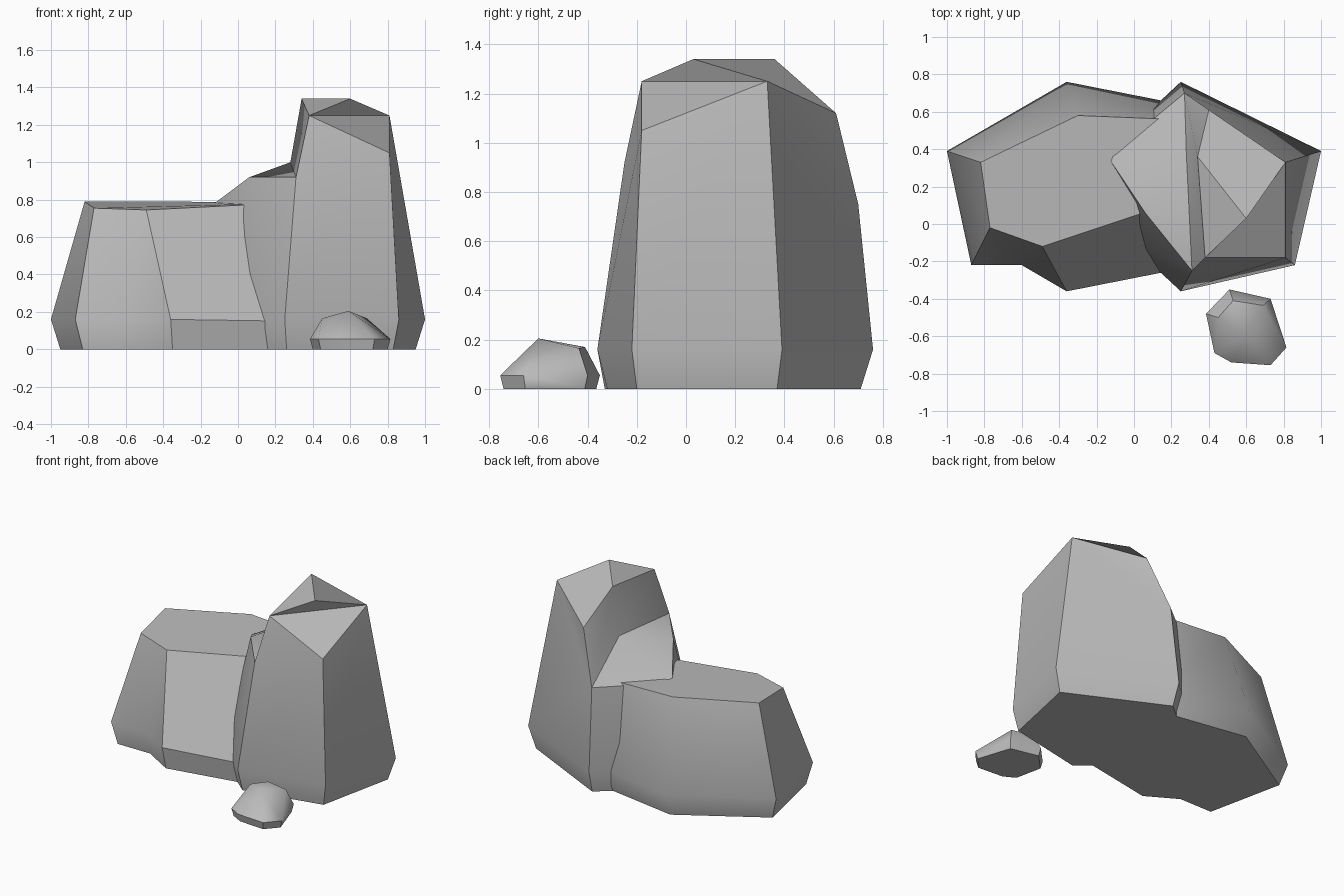
import bpy
import bmesh
from math import radians

cube = bpy.data.objects.get("Cube")
if cube:
    bpy.data.objects.remove(cube, do_unlink=True)

# One stone colour
stone = bpy.data.materials.new("grey_stone")
stone.use_nodes = True
colour = (0.5, 0.5, 0.5, 1)
stone.diffuse_color = colour
stone.node_tree.nodes["Principled BSDF"].inputs["Base Color"].default_value = colour


def band(lower, upper):
    """Quads between two closed rings of corner names."""
    n = len(lower)
    return [lower[i] + lower[(i + 1) % n] + upper[(i + 1) % n] + upper[i] for i in range(n)]


def build_rock(name, corners, faces=None, creases=()):
    """Make a rock from named corners; without faces it is a convex hull."""
    bm = bmesh.new()
    v = {key: bm.verts.new(co) for key, co in corners.items()}
    if faces is None:
        bmesh.ops.convex_hull(bm, input=bm.verts[:])
        bmesh.ops.dissolve_limit(bm, angle_limit=radians(3), verts=bm.verts[:], edges=bm.edges[:])
    else:
        for face in faces:
            bm.faces.new([v[key] for key in face])
    bmesh.ops.recalc_face_normals(bm, faces=bm.faces[:])
    for a, b in creases:
        bm.edges.get((v[a], v[b])).smooth = False
    mesh = bpy.data.meshes.new(name)
    bm.to_mesh(mesh)
    bm.free()
    mesh.materials.append(stone)
    rock = bpy.data.objects.new(name, mesh)
    bpy.context.collection.objects.link(rock)
    bpy.ops.object.select_all(action="DESELECT")
    rock.select_set(True)
    bpy.context.view_layer.objects.active = rock
    bpy.ops.object.shade_smooth_by_angle(angle=radians(40), keep_sharp_edges=True)
    return rock


# Tall rock: foot ring, belly ring, shoulder ring, then the notched peak
tall = {
    "a": (.95, .37, 0), "b": (.26, .71, 0), "c": (-.17, .35, 0),
    "d": (-.04, -.06, 0), "e": (.26, -.32, 0), "f": (.83, -.2, 0),
    "g": (1, .39, .16), "h": (.25, .76, .16), "i": (-.19, .35, .16),
    "j": (-.05, -.08, .16), "k": (.25, -.36, .16), "l": (.86, -.22, .16),
    "A": (.81, .33, 1.25), "B": (.27, .7, .75), "C": (-.14, .36, .77),
    "D": (.06, .06, .92), "E": (.31, -.25, .92), "F": (.81, -.18, 1.05),
    "N": (.28, .37, 1), "R": (.4, .61, 1.12), "S": (.38, -.18, 1.25),
    "P": (.34, .36, 1.34), "Q": (.6, .03, 1.34),
}
tall_faces = ["fedcba"] + band("abcdef", "ghijkl") + band("ghijkl", "ABCDEF")
tall_faces += ["ABR", "EFS"]                     # upper corners of the walls
tall_faces += ["PRAQ", "PQS", "QAS", "AFS"]      # peak
tall_faces += ["SPNE", "PRBN", "END", "NBCD"]    # notch and shoulder
build_rock("tall_rock", tall, tall_faces)

# Wide rock: foot ring, belly ring and flat top, with a dent at the front
wide = {
    "a": (-.95, .36, 0), "b": (-.83, -.2, 0), "c": (-.57, -.2, 0),
    "d": (-.35, -.33, 0), "e": (.28, -.21, 0), "f": (.28, .6, 0), "g": (-.37, .71, 0),
    "h": (-1, .39, .16), "i": (-.87, -.22, .16), "j": (-.6, -.22, .16),
    "k": (-.36, -.36, .16), "l": (.3, -.23, .15), "m": (.3, .63, .16), "n": (-.36, .76, .16),
    "A": (-.82, .33, .79), "B": (-.77, -.02, .755), "D": (-.49, -.12, .745),
    "E": (.2, .11, .78), "F": (.2, .56, .77), "G": (-.3, .58, .79),
}
wide_faces = ["abcdefg", "ABDEFG"] + band("abcdefg", "hijklmn")
wide_faces += ["hiBA", "ijB", "jDB", "jkD", "klED", "lmFE", "mnGF", "nhAG"]
build_rock("wide_rock", wide, wide_faces, creases=["kl", "kD"])

# Pebble: outline ring with an inset foot, topped by a few peaks
outline = [(.385, -.48), (.51, -.35), (.73, -.4), (.815, -.66),
           (.73, -.755), (.52, -.74), (.43, -.69)]
pebble = {}
for n, (x, y) in enumerate(outline):
    pebble["rim", n] = (x, y, .055)
    pebble["foot", n] = (.6 + (x - .6) * .93, -.56 + (y + .56) * .93, 0)
for n, peak in enumerate([(.45, -.5, .165), (.53, -.41, .17), (.69, -.435, .165), (.59, -.6, .205)]):
    pebble["peak", n] = peak
build_rock("pebble", pebble)
